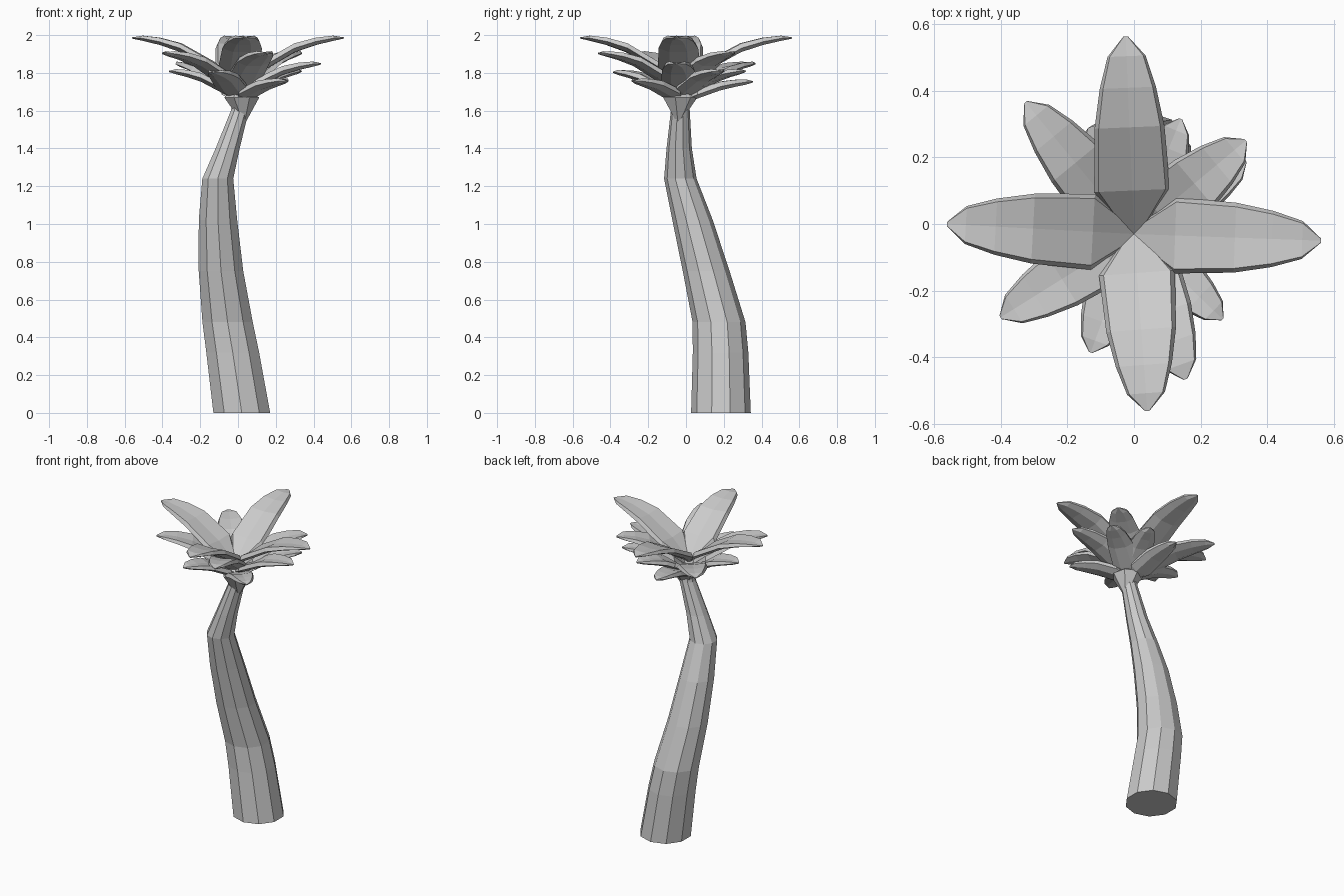
import bpy
from math import sin, cos, tau, pi
from mathutils import Vector

if "Cube" in bpy.data.objects:
    bpy.data.objects.remove(bpy.data.objects["Cube"])


def loft(name, rings):
    """Skin equal-length point rings into a closed flat-shaded solid."""
    n = len(rings[0])
    verts = [p for ring in rings for p in ring]
    faces = []
    for i in range(len(rings) - 1):
        for j in range(n):
            k = (j + 1) % n
            faces.append((i * n + j, i * n + k, (i + 1) * n + k, (i + 1) * n + j))
    faces.append(tuple(reversed(range(n))))
    faces.append(tuple(range(len(verts) - n, len(verts))))
    mesh = bpy.data.meshes.new(name)
    mesh.from_pydata(verts, [], faces)
    obj = bpy.data.objects.new(name, mesh)
    bpy.context.collection.objects.link(obj)
    return obj


def ring(x, y, z, r, n):
    return [(x + r * cos(pi / 2 + tau * j / n), y + r * sin(pi / 2 + tau * j / n), z)
            for j in range(n)]


# Bent, tapering ten-sided trunk: centre x, y, height, radius
path = [(.02, .185, 0, .158), (-.028, .183, .32, .147), (-.055, .175, .48, .14),
        (-.09, .107, .75, .124), (-.106, .035, 1.02, .107), (-.107, -.03, 1.24, .086),
        (-.055, -.036, 1.4, .067), (.01, -.03, 1.6, .05), (.015, -.03, 1.66, .045)]
loft("trunk", [ring(*p, 10) for p in path])

# Flared base under the leaves
loft("crown_base", [ring(.03, -.04, 1.54, .012, 7), ring(.02, -.035, 1.67, .095, 7),
                    ring(.0, -.03, 1.72, .03, 7)])


# Leaf stations: fraction of length, half width factor, fraction of rise
STATIONS = [(0, .15, 0), (.22, 1, .41), (.54, .92, .81), (.74, .74, .94),
            (.9, .5, 1), (1, .06, 1)]


def leaf(name, tip, root_z, width):
    root = Vector((0, -.03, root_z))
    span = Vector(tip) - root
    flat = Vector((span.x, span.y, 0))
    side = Vector((-flat.y, flat.x, 0)).normalized()
    up = Vector((0, 0, 1))
    rings = []
    for t, w, h in STATIONS:
        c = root + flat * t + up * span.z * h
        s = side * width * w
        # broad shallow top, steep rims, rounded underside
        top, rim, low = up * .02 * w, up * .008 * w, up * (.004 + .026 * w)
        rings.append([c + s - rim, c + s * .88 + top, c + top * .6, c - s * .88 + top,
                      c - s - rim, c - s * .45 - low, c + s * .45 - low])
    loft(name, [list(reversed(r)) for r in rings])


# Leaf tiers: tip position, root height, half width
leaves = [
    ((.56, -.05, 1.987), 1.73, .114), ((-.56, .0, 1.987), 1.73, .114),
    ((-.025, .562, 1.987), 1.73, .114), ((.04, -.56, 1.987), 1.73, .114),
    ((-.40, -.28, 1.905), 1.69, .1), ((.155, -.465, 1.905), 1.69, .1),
    ((.335, .25, 1.905), 1.69, .1), ((-.325, .365, 1.85), 1.68, .1),
    ((.44, -.05, 1.85), 1.68, .095), ((-.13, -.385, 1.805), 1.66, .09),
    ((-.365, -.03, 1.81), 1.66, .09), ((.14, .315, 1.81), 1.66, .085),
    ((.335, .19, 1.81), 1.66, .085),
    ((.265, -.285, 1.76), 1.65, .08), ((-.03, .355, 1.755), 1.65, .08),
]
for i, (tip, root_z, width) in enumerate(leaves):
    leaf(f"leaf_{i + 1}", tip, root_z, width)
